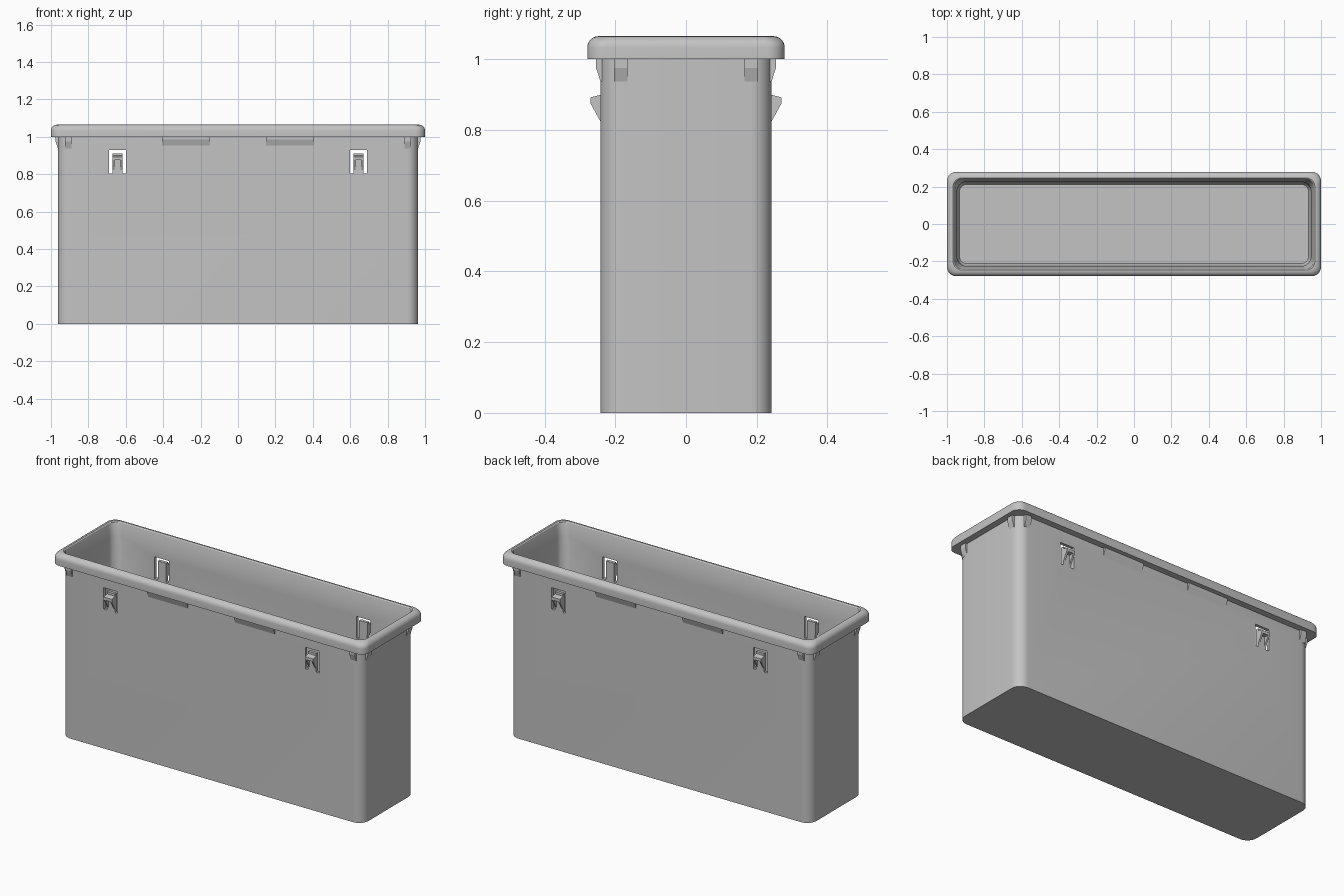
import bpy, bmesh, math

if "Cube" in bpy.data.objects:
    bpy.data.objects.remove(bpy.data.objects["Cube"])

HX, HY, R = 0.963, 0.242, 0.06      # body half sizes and corner radius

grey = bpy.data.materials.new("light grey plastic")
grey.use_nodes = True
grey.diffuse_color = (0.55, 0.55, 0.55, 1)
grey.node_tree.nodes["Principled BSDF"].inputs["Base Color"].default_value = (0.55, 0.55, 0.55, 1)


def finish(bm, name):
    bmesh.ops.recalc_face_normals(bm, faces=bm.faces)
    me = bpy.data.meshes.new(name)
    bm.to_mesh(me)
    bm.free()
    me.materials.append(grey)
    ob = bpy.data.objects.new(name, me)
    bpy.context.collection.objects.link(ob)
    return ob


def ring(bm, off, z, r, steps=8):
    """Rounded rectangle of vertices, offset outward from the body wall."""
    verts = []
    for k, (sx, sy) in enumerate(((1, 1), (-1, 1), (-1, -1), (1, -1))):
        for i in range(steps + 1):
            a = math.pi / 2 * (k + i / steps)
            verts.append(bm.verts.new((sx * (HX + off - r) + r * math.cos(a),
                                       sy * (HY + off - r) + r * math.sin(a), z)))
    return verts


def prism(bm, profile, lo, hi, place):
    """Extrude a 2D profile from lo to hi; place maps (along, u, v) to space."""
    ends = [[bm.verts.new(place(t, u, v)) for u, v in profile] for t in (lo, hi)]
    bm.faces.new(ends[0])
    bm.faces.new(ends[1][::-1])
    n = len(profile)
    for i in range(n):
        j = (i + 1) % n
        bm.faces.new((ends[0][i], ends[0][j], ends[1][j], ends[1][i]))


# Tub: outer wall, rounded rim, inner wall and floor in one loft
section = [(0, 0, R), (0, 1.0, R), (0.037, 1.0, 0.05)]
for i in range(7):
    a = math.pi / 2 * i / 6
    section.append((0.005 + 0.032 * math.cos(a), 1.033 + 0.032 * math.sin(a), 0.05))
section += [(0, 1.06, 0.05), (-0.017, 0.99, 0.05), (-0.022, 0.04, 0.045), (-0.03, 0.025, 0.04)]
bm = bmesh.new()
rings = [ring(bm, *s) for s in section]
for a, b in zip(rings, rings[1:]):
    for i in range(len(a)):
        j = (i + 1) % len(a)
        bm.faces.new((a[i], a[j], b[j], b[i]))
bm.faces.new(rings[0])
bm.faces.new(rings[-1])
tub = finish(bm, "tub")

# U-shaped slots through front and back, leaving a spring tongue in each
slot = [(0.60, 0.805), (0.60, 0.93), (0.69, 0.93), (0.69, 0.805),
        (0.67, 0.805), (0.67, 0.912), (0.618, 0.912), (0.618, 0.805)]
bm = bmesh.new()
for s in (1, -1):
    prism(bm, slot, -0.4, 0.4, lambda t, u, v: (s * u, t, v))
cutter = finish(bm, "slot_cutter")
cutter.hide_render = True
cut = tub.modifiers.new("slots", "BOOLEAN")
cut.operation, cut.solver, cut.object = "DIFFERENCE", "EXACT", cutter
bpy.context.view_layer.objects.active = tub
tub.select_set(True)
bpy.ops.object.modifier_apply(modifier=cut.name)
bpy.data.objects.remove(cutter)
bpy.ops.object.select_all(action="DESELECT")
tub.select_set(True)
bpy.ops.object.shade_smooth_by_angle(angle=math.radians(30))

# Snap hooks: a sloped top plate carried by two tapering cheeks
cheek = [(-0.004, 0.90), (0.028, 0.892), (0.028, 0.875), (0, 0.824), (-0.004, 0.824)]
plate = [(-0.004, 0.90), (0.028, 0.892), (0.028, 0.875), (-0.004, 0.875)]
# Wedges under the rim that run out into the wall
wedge = [(-0.004, 1.002), (0.012, 1.002), (0.012, 0.975), (0, 0.937), (-0.004, 0.937)]
panel = [(-0.004, 1.002), (0.011, 1.002), (0.011, 0.985), (0, 0.953), (-0.004, 0.953)]

hooks, corner_ribs, panels = bmesh.new(), bmesh.new(), bmesh.new()
for sx in (1, -1):
    for sy in (1, -1):
        def long_wall(t, u, v):
            return (sx * t, sy * (HY + u), v)

        def end_wall(t, u, v):
            return (sx * (HX + u), sy * t, v)

        prism(hooks, cheek, 0.618, 0.628, long_wall)
        prism(hooks, cheek, 0.66, 0.67, long_wall)
        prism(hooks, plate, 0.628, 0.66, long_wall)
        prism(corner_ribs, wedge, 0.89, 0.926, long_wall)
        prism(corner_ribs, wedge, 0.166, 0.203, end_wall)
        prism(panels, panel, 0.15, 0.405, long_wall)
finish(hooks, "snap_hooks")
finish(corner_ribs, "corner_ribs")
finish(panels, "rim_support_wedges")
